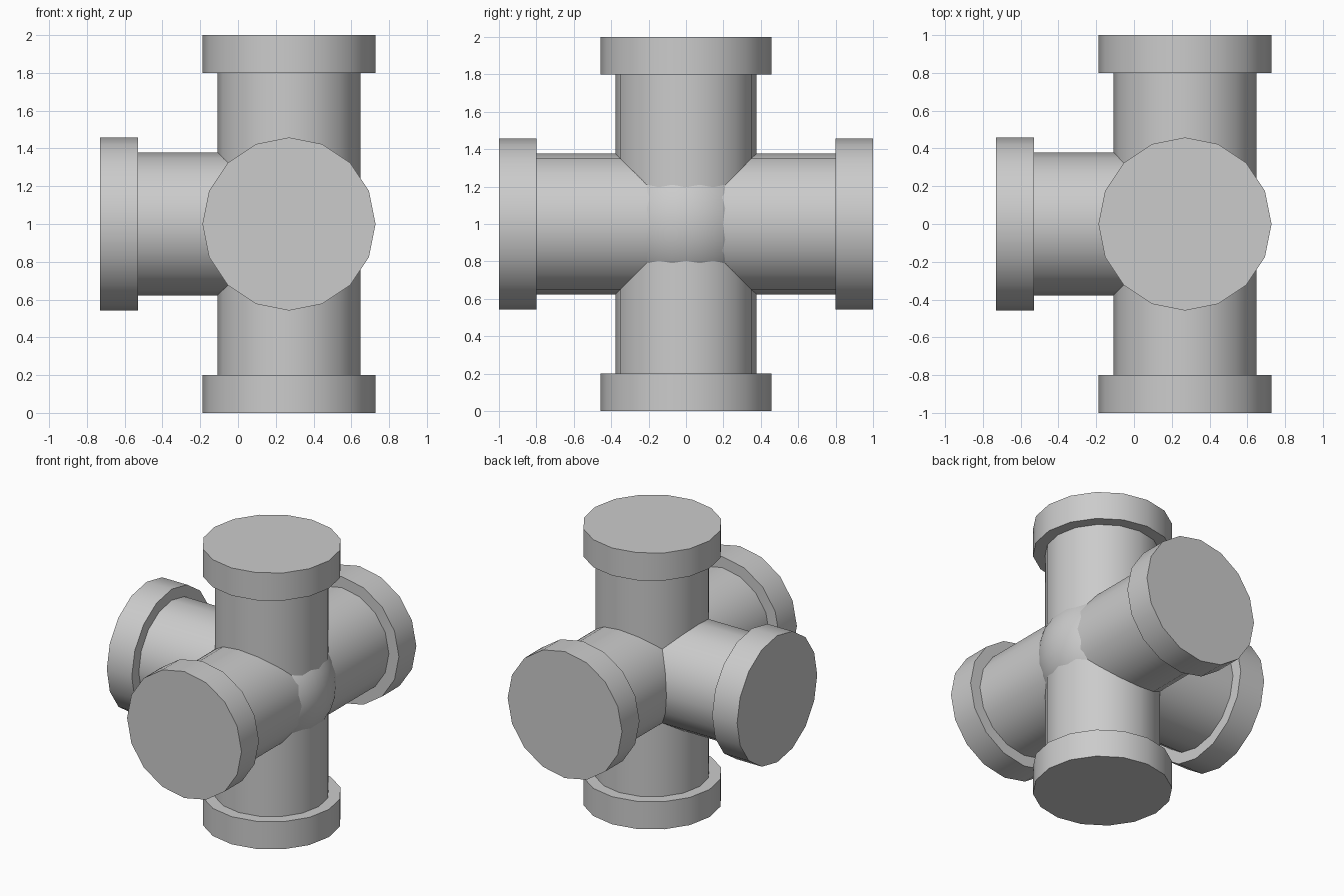
import bpy
from math import radians
from mathutils import Vector

cube = bpy.data.objects.get("Cube")
if cube:
    bpy.data.objects.remove(cube, do_unlink=True)

HUB = Vector((0.27, 0, 1))
PIPE_RADIUS, COLLAR_RADIUS, HUB_RADIUS = 0.378, 0.458, 0.428
COLLAR_LENGTH = 0.2

grey = bpy.data.materials.new("pipe grey")
grey.use_nodes = True
colour = (0.6, 0.6, 0.6, 1)
grey.diffuse_color = colour
grey.node_tree.nodes["Principled BSDF"].inputs["Base Color"].default_value = colour


def finish(name):
    obj = bpy.context.object
    obj.name = name
    obj.data.materials.append(grey)
    bpy.ops.object.shade_smooth_by_angle(angle=radians(35))


def tube(name, direction, start, end, radius):
    """Closed 16-sided cylinder along an axis leaving the hub."""
    # Plain axis rotations keep a vertex on each main axis
    rotation = (radians(90) * abs(direction.y), radians(90) * abs(direction.x), 0)
    bpy.ops.mesh.primitive_cylinder_add(
        vertices=16, radius=radius, depth=end - start,
        location=HUB + direction * (start + end) / 2, rotation=rotation)
    finish(name)


# Five branches, each a pipe with a wider collar at its end
branches = {
    "top": ((0, 0, 1), 1), "bottom": ((0, 0, -1), 1),
    "front": ((0, -1, 0), 1), "back": ((0, 1, 0), 1),
    "right": ((-1, 0, 0), 1),
}
for side, (axis, length) in branches.items():
    direction = Vector(axis)
    tube(side + "_pipe", direction, 0, length - COLLAR_LENGTH, PIPE_RADIUS)
    tube(side + "_collar", direction, length - COLLAR_LENGTH, length, COLLAR_RADIUS)

# Rounded hub that bulges out on the side without a branch
bpy.ops.mesh.primitive_uv_sphere_add(
    segments=32, ring_count=16, radius=HUB_RADIUS, location=HUB)
finish("hub")
